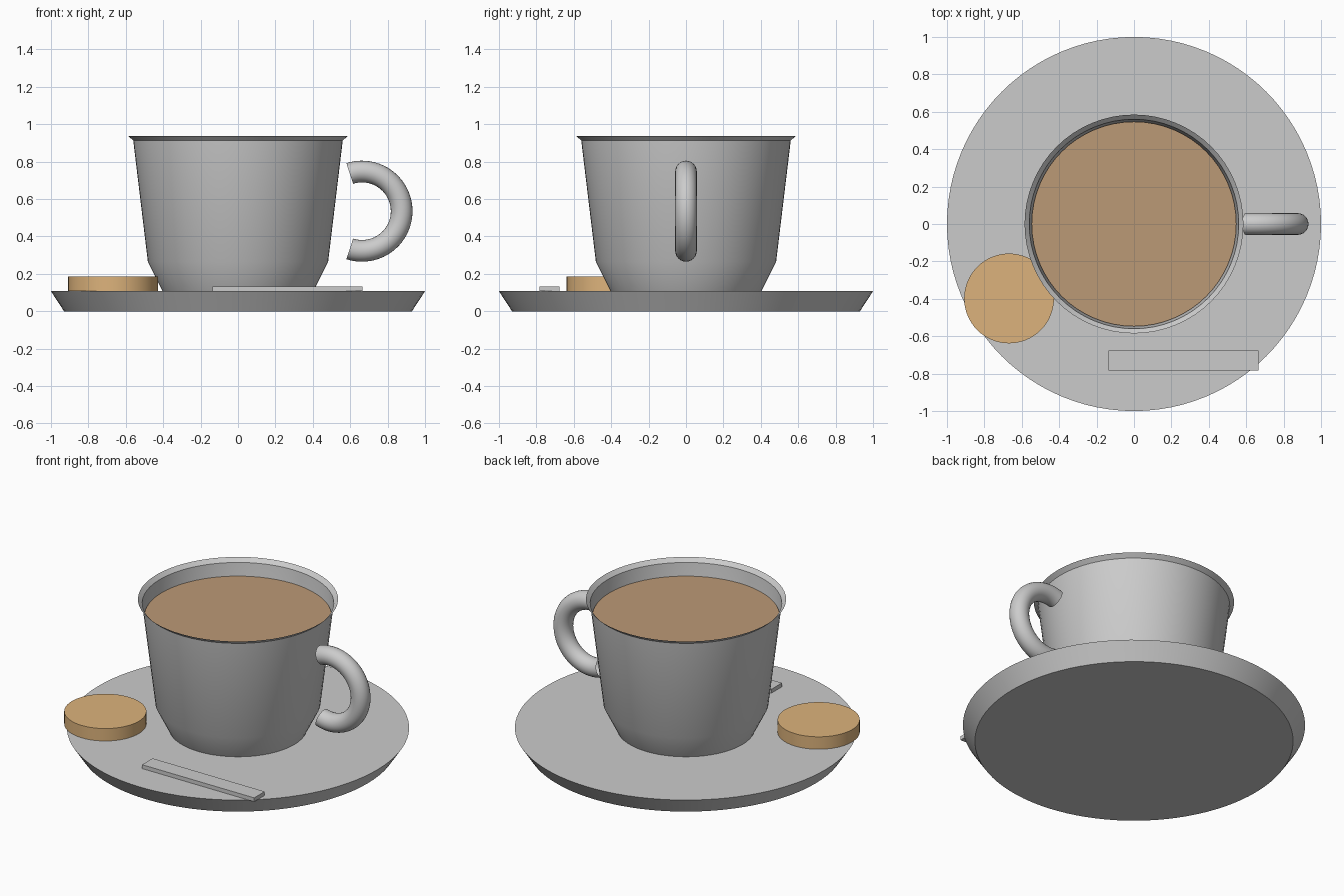
import bpy
import math

if "Cube" in bpy.data.objects:
    bpy.data.objects.remove(bpy.data.objects["Cube"])

SAUCER_TOP = 0.107


def finish(obj, color=None):
    """Smooth shading with sharp edges kept, plus an optional colour."""
    bpy.ops.object.select_all(action='DESELECT')
    obj.select_set(True)
    bpy.context.view_layer.objects.active = obj
    bpy.ops.object.shade_smooth_by_angle(angle=math.radians(35))
    if color:
        mat = bpy.data.materials.new(obj.name + "_colour")
        mat.diffuse_color = (*color, 1)
        mat.use_nodes = True
        mat.node_tree.nodes["Principled BSDF"].inputs["Base Color"].default_value = mat.diffuse_color
        obj.data.materials.append(mat)
    return obj


def mesh_object(name, verts, faces):
    mesh = bpy.data.meshes.new(name)
    mesh.from_pydata(verts, [], faces)
    obj = bpy.data.objects.new(name, mesh)
    bpy.context.collection.objects.link(obj)
    return obj


def sweep(name, rings, closed_bottom=False, closed_top=False):
    """Skin a list of equally sized vertex rings."""
    n = len(rings[0])
    verts = [v for ring in rings for v in ring]
    faces = [(i * n + j, i * n + (j + 1) % n,
              (i + 1) * n + (j + 1) % n, (i + 1) * n + j)
             for i in range(len(rings) - 1) for j in range(n)]
    if closed_bottom:
        faces.append(tuple(reversed(range(n))))
    if closed_top:
        faces.append(tuple(range(len(verts) - n, len(verts))))
    return mesh_object(name, verts, faces)


def lathe(name, profile, center=(0, 0), n=64, **caps):
    """Revolve (radius, z) points around a vertical axis."""
    rings = [[(center[0] + r * math.cos(math.tau * j / n),
               center[1] + r * math.sin(math.tau * j / n), z)
              for j in range(n)] for r, z in profile]
    return sweep(name, rings, **caps)


# Saucer: shallow solid plate with a sloping rim
finish(lathe("saucer", [(0.93, 0), (1.0, SAUCER_TOP)], n=96,
             closed_bottom=True, closed_top=True))

# Cup: thin shell with a tapered foot and flared lip
finish(lathe("cup", [(0.404, SAUCER_TOP + 0.001), (0.482, 0.265),
                     (0.56, 0.912), (0.585, 0.936)], closed_bottom=True))

# Coffee: flat disc just below the lip
finish(lathe("coffee", [(0.547, 0.83)], closed_top=True), (0.50, 0.32, 0.18))

# Biscuit resting on the saucer
finish(lathe("biscuit", [(0.24, SAUCER_TOP), (0.24, 0.187)],
             center=(-0.668, -0.398), closed_bottom=True, closed_top=True),
       (0.72, 0.45, 0.20))

# Handle: open-ended tube along a 216 degree arc
R, TUBE, STEPS, SIDES = 0.212, 0.058, 40, 24
rings = []
for i in range(STEPS + 1):
    a = math.radians(-108 + 216 * i / STEPS)
    ring = []
    for j in range(SIDES):
        b = -math.tau * j / SIDES
        d = R + TUBE * math.cos(b)
        ring.append((0.663 + d * math.cos(a), TUBE * math.sin(b),
                     0.535 + d * math.sin(a)))
    rings.append(ring)
# ring direction is reversed so that the normals face outwards
finish(sweep("handle", [list(reversed(r)) for r in reversed(rings)]))

# Stirring stick: thin bar lying at the front edge
bpy.ops.mesh.primitive_cube_add(size=1, location=(0.265, -0.731, 0.12))
stick = bpy.context.object
stick.name = "stirring_stick"
stick.scale = (0.80, 0.107, 0.025)

# Make all normals consistent on the closed and open skins
import bmesh
for obj in bpy.data.objects:
    if obj.name in {"saucer", "cup", "biscuit", "handle"}:
        bm = bmesh.new()
        bm.from_mesh(obj.data)
        bmesh.ops.recalc_face_normals(bm, faces=bm.faces)
        bm.to_mesh(obj.data)
        bm.free()
